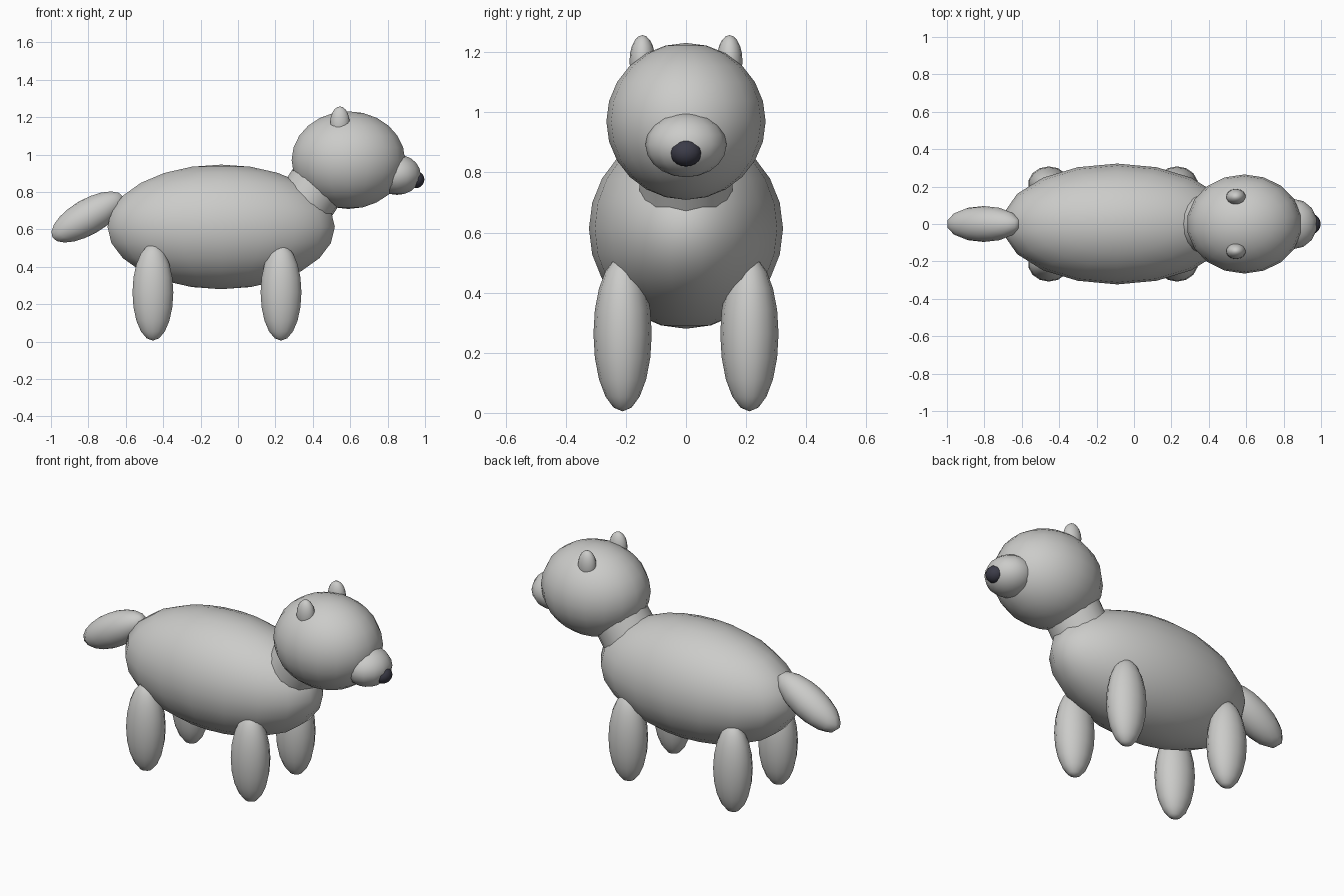
import bpy
import math
from mathutils import Vector

cube = bpy.data.objects.get("Cube")
if cube:
    bpy.data.objects.remove(cube, do_unlink=True)


def make_material(name, color):
    mat = bpy.data.materials.new(name)
    mat.use_nodes = True
    mat.diffuse_color = color
    bsdf = next(n for n in mat.node_tree.nodes if n.type == 'BSDF_PRINCIPLED')
    bsdf.inputs["Base Color"].default_value = color
    return mat


fur = make_material("pale_grey_fur", (0.6, 0.6, 0.585, 1))
dark = make_material("dark_nose", (0.045, 0.045, 0.065, 1))


def finish(name, mat):
    obj = bpy.context.object
    obj.name = name
    obj.data.materials.append(mat)
    return obj


def ellipsoid(name, center, radii, mat=fur, segments=14, rings=10, tilt=0):
    """Smooth low-poly ellipsoid, tilted about the y axis."""
    bpy.ops.mesh.primitive_uv_sphere_add(
        segments=segments, ring_count=rings, location=center,
        rotation=(0, math.radians(tilt), 0))
    obj = finish(name, mat)
    obj.scale = radii
    bpy.ops.object.shade_smooth()
    return obj


# Body and head
ellipsoid("body", (-0.09, 0, 0.613), (0.617, 0.323, 0.333), segments=18, rings=12)
ellipsoid("head", (0.59, 0, 0.97), (0.308, 0.265, 0.261), segments=18, rings=12)

# Short neck joining the body to the head
start, end = Vector((0.36, 0, 0.74)), Vector((0.5, 0, 0.95))
axis = end - start
bpy.ops.mesh.primitive_cylinder_add(
    vertices=18, radius=0.157, depth=axis.length, location=(start + end) / 2,
    rotation=axis.to_track_quat('Z', 'Y').to_euler())
finish("neck", fur)
bpy.ops.object.shade_smooth_by_angle()

# Muzzle and nose
ellipsoid("muzzle", (0.85, 0, 0.892), (0.13, 0.135, 0.108))
ellipsoid("nose", (0.95, 0, 0.866), (0.048, 0.053, 0.046), mat=dark)

# Tail hanging back from the rump
ellipsoid("tail", (-0.803, 0, 0.666), (0.224, 0.096, 0.095), tilt=-30)

# Paired ears and legs
for side, s in (("left", 1), ("right", -1)):
    ellipsoid(side + "_ear", (0.545, s * 0.145, 1.17), (0.053, 0.043, 0.087))
    for end_name, x in (("front", 0.23), ("rear", -0.455)):
        ellipsoid(f"{end_name}_{side}_leg", (x, s * 0.211, 0.263),
                  (0.112, 0.097, 0.258))
